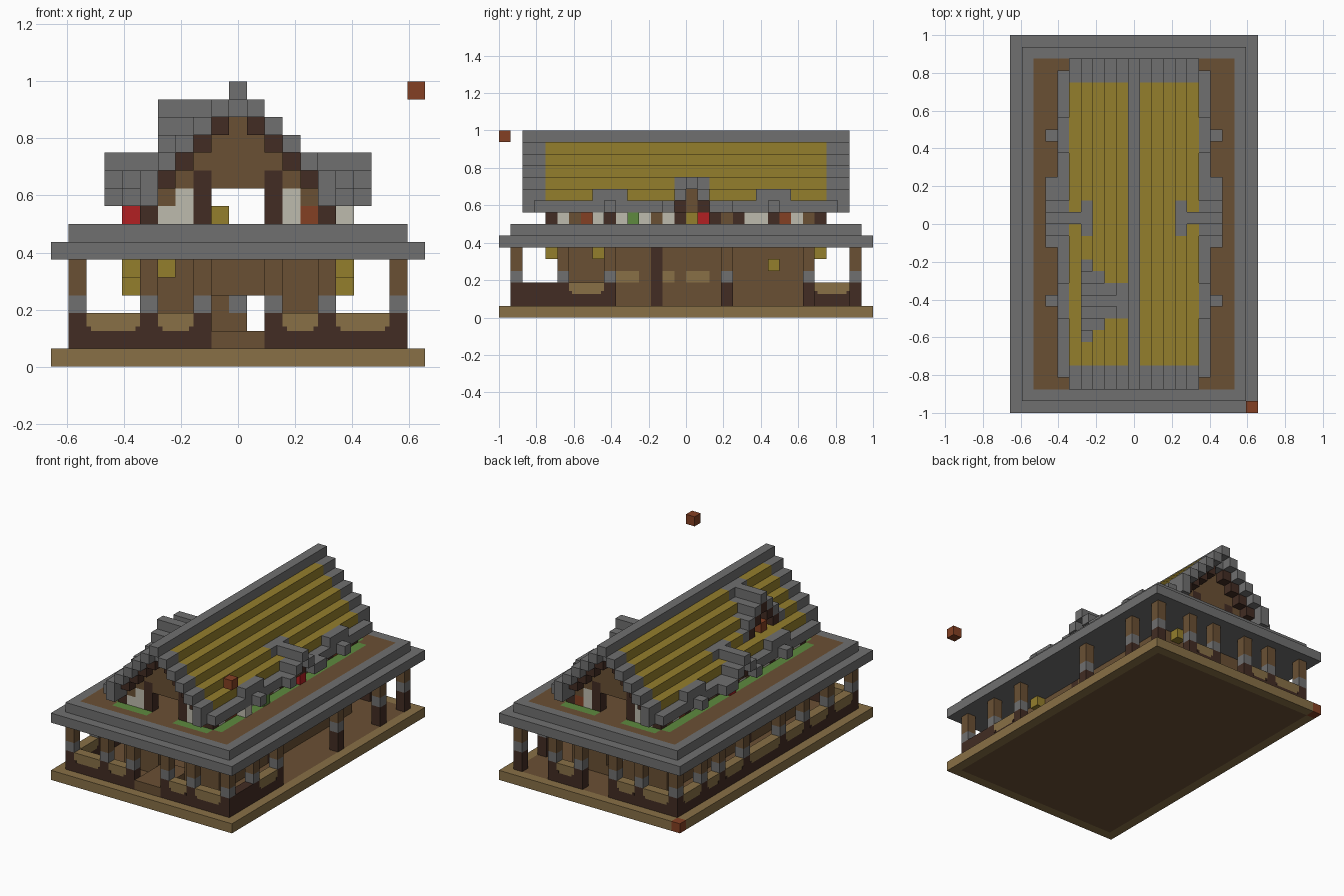
import bpy
import bmesh
from mathutils import Vector

cube = bpy.data.objects.get("Cube")
if cube:
    bpy.data.objects.remove(cube, do_unlink=True)

U = 1 / 16  # block size


def material(name, rgb):
    lin = [((c / 255 + 0.055) / 1.055) ** 2.4 for c in rgb] + [1]
    m = bpy.data.materials.new(name)
    m.use_nodes = True
    m.diffuse_color = lin
    m.node_tree.nodes["Principled BSDF"].inputs["Base Color"].default_value = lin
    return m


MATS = {
    "gray": material("stone gray", (112, 112, 112)),
    "dark": material("dark wood", (66, 44, 35)),
    "brown": material("brown wood", (106, 80, 52)),
    "tan": material("tan wood", (136, 112, 70)),
    "olive": material("straw yellow", (148, 126, 44)),
    "light": material("pale plaster", (190, 187, 174)),
    "red": material("bright red", (178, 32, 34)),
    "rust": material("rust brick", (132, 64, 35)),
    "green": material("leaf green", (94, 138, 62)),
}
NAMES = list(MATS)
cells = {}


def span(v):
    a, b = v if isinstance(v, tuple) else (v, v)
    return range(min(a, b), max(a, b) + 1)


def fill(part, colour, x, y, z):
    """Set a box of blocks; a colour of None clears it."""
    for i in span(x):
        for j in span(y):
            for k in span(z):
                if colour:
                    cells[i, j, k] = (part, colour)
                else:
                    cells.pop((i, j, k), None)


# Base and deck
fill("base", "tan", (-10, 10), (0, 31), 0)
fill("base", "brown", (-9, 9), (1, 30), 0)

# Ground floor walls, hollow inside, with door openings
fill("ground_walls", "brown", (-5, 5), (5, 26), (1, 5))
fill("ground_walls", None, (-4, 4), (6, 25), (1, 5))
fill("ground_walls", None, (-1, 1), 5, (2, 3))
fill("ground_walls", None, 1, 26, (2, 3))
fill("ground_walls", "gray", 0, 26, 3)
fill("doorstep", "brown", (-1, 1), (1, 4), 1)
for s in (-1, 1):
    fill("wall_post", "dark", 5 * s, 13, (1, 5))
    for j in ((10, 11), 14, (16, 17)):
        fill("wall_panel", "tan", 5 * s, j, 3)

# Railings with dark rail and tan panels
panels = []


def railing(x, y, panel="tan"):
    fill("railing", "dark", x, y, 1)
    fill("railing", panel, x, y, 2)
    if panel == "tan":
        panels.append((x, y))


for s in (-1, 1):
    railing((6 * s, 8 * s), 1)
    railing((3 * s, 4 * s), 1)
    railing((3 * s, 4 * s), 30)
railing((-8, -6), 30)
for y in ((2, 4), (6, 8), (10, 12), (14, 18), (20, 22), (24, 25), (27, 29)):
    railing(-9, y)
railing(9, (2, 4), "dark")
railing(9, (6, 8))


# Porch posts in three bands
def post(x, y):
    fill("porch_posts", "dark", x, y, (1, 2))
    fill("porch_posts", "gray", x, y, 3)
    fill("porch_posts", "brown", x, y, (4, 5))


for x in (-9, -5, -2, 2, 5, 9):
    for y in (1, 30):
        post(x, y)
for y in (5, 9, 19, 26):
    post(9, y)
for y in (5, 9, 13, 19, 23, 26):
    post(-9, y)

# Hanging lanterns
for x, y, z in ((-6, 6, 5), (6, 23, 4), (6, 8, 5), (-4, 4, 5), (4, 27, 5), (-6, 23, 4), (-1, 16, 8)):
    fill("lanterns", "olive", x, y, z)

# Two stepped slabs of the upper terrace
fill("terrace_slab", "gray", (-10, 10), (0, 31), 6)
fill("terrace_rim", "gray", (-9, 9), (1, 30), 7)
fill("terrace_floor", "brown", (-8, 8), (2, 29), 7)
for s in (-1, 1):
    fill("planting", "green", 6 * s, (4, 27), 7)
for y in (3, 28):
    fill("planting", "green", (-5, 5), y, 7)
    fill("planting", "brown", (-1, 1), y, 7)

# Main roof, gable walls and trim
for s in (-1, 1):
    for d in range(6):
        x, top = s * d, 15 - d
        fill("roof_verge", "gray", x, (2, 29), top)
        for y in (4, 27):
            fill("gable_wall", "brown", x, y, (8, top - 1))
        for y in (3, 28):
            fill("gable_trim", "dark" if 0 < d < 5 else "gray", x, y, top - 1)
        fill("roof", "gray" if d == 0 else "olive", x, (5, 26), (top - 1, top))
        if d:
            fill("roof", "olive", x, (4, 27), top)
    fill("roof_eave", "gray", 5 * s, (2, 4), 9)
    fill("roof_eave", "gray", 5 * s, (27, 29), 9)
    fill("roof_eave", "gray", 6 * s, (3, 28), 9)
    for y in (9, 23):
        fill("eave_bump", "gray", 6 * s, (y - 1, y + 1), 10)
    for y in (9, 14, 19, 23):
        fill("eave_bump", "gray", 7 * s, y, 9)
    for y in (4, 27):
        fill("gable_posts", "dark", 2 * s, y, (8, 10))
        fill("gable_panels", "light", 3 * s, y, (8, 9))
        fill("gable_panels", "light" if s < 0 else "rust", 4 * s, y, 8)
        fill("gable_posts", "dark", 5 * s, y, 8)
for y in (4, 27):
    fill("gable_wall", None, (-1, 1), y, (8, 9))

# Upper side walls as a row of mixed blocks
KEY = {"D": "dark", "L": "light", "B": "brown", "R": "rust", "G": "green", "O": "olive", "C": "red"}
for s in (-1, 1):
    for n, c in enumerate("DLBRLDLGLBLDOCDBDLLDRLBD"):
        fill("upper_side_wall", KEY[c], 5 * s, 4 + n, 8)
fill("flower_pots", "red", -6, 17, 8)
fill("flower_pots", "red", 6, 17, 8)
fill("flower_pots", "light", 6, 8, 8)
fill("flower_pots", "green", 6, 11, 8)

# Small dormer on each side
for s in (-1, 1):
    fill("small_dormer", "gray", (4 * s, 7 * s), 16, 11)
    fill("small_dormer", "gray", 4 * s, (15, 17), 11)
    fill("small_dormer", "brown", 6 * s, 16, (9, 10))
    for y in (15, 17):
        fill("small_dormer", "gray", (6 * s, 7 * s), y, 10)
        fill("small_dormer", "dark", 6 * s, y, 9)
    for y in (14, 18):
        fill("small_dormer", "gray", (6 * s, 7 * s), y, 9)

# Large dormer on the right slope
fill("large_dormer", None, -4, (7, 11), 11)
fill("large_dormer", "gray", -1, (8, 10), 14)
for d in range(4):
    for y in {9 - d, 9 + d}:
        fill("large_dormer", "gray", (-4, -1 - d), y, 14 - d)
        if d < 3:
            fill("large_dormer", "brown", -3, y, (11, 13 - d))
            fill("large_dormer", "dark", -4, y, 13 - d)
fill("large_dormer", "light", -3, (8, 10), 11)
fill("large_dormer", "rust", -4, 9, 11)

# Two loose corner blocks
fill("corner_block", "rust", 10, 0, 15)
fill("corner_block", "rust", -10, 31, 0)


# Turn the blocks into one mesh per part, keeping only exposed faces
def corner(i, j, k):
    return Vector(((i - 0.5) * U, (j - 16) * U, k * U))


parts = {}
for cell, (part, colour) in cells.items():
    bm = parts.setdefault(part, bmesh.new() if part not in parts else None)
    for axis in range(3):
        for side in (0, 1):
            near = list(cell)
            near[axis] += 2 * side - 1
            if tuple(near) in cells:
                continue
            u, v = (axis + 1) % 3, (axis + 2) % 3
            loop = []
            for a, b in ((0, 0), (1, 0), (1, 1), (0, 1)):
                p = list(cell)
                p[axis] += side
                p[u] += a
                p[v] += b
                loop.append(bm.verts.new(corner(*p)))
            face = bm.faces.new(loop if side else loop[::-1])
            face.material_index = NAMES.index(colour)

# Small dark notches at the lower ends of the tan panels
bm = parts["panel_notches"] = bmesh.new()
for x, y in panels:
    for i in {span(x)[0], span(x)[-1]}:
        for j in {span(y)[0], span(y)[-1]}:
            along = 0 if isinstance(x, tuple) else 1
            first = (i == span(x)[0]) if along == 0 else (j == span(y)[0])
            c = corner(i, j, 2) + Vector((U / 2, U / 2, U / 8))
            c[along] += (-1 if first else 1) * U * 3 / 8
            size = Vector((U, U, U)) * 1.04
            size[along] = size.z = U / 4
            made = bmesh.ops.create_cube(bm, size=1)["verts"]
            for vert in made:
                vert.co = c + Vector(p * q for p, q in zip(vert.co, size))
for face in bm.faces:
    face.material_index = NAMES.index("dark")

for part, bm in parts.items():
    bmesh.ops.remove_doubles(bm, verts=bm.verts, dist=U / 100)
    mesh = bpy.data.meshes.new(part)
    bm.to_mesh(mesh)
    bm.free()
    for m in MATS.values():
        mesh.materials.append(m)
    bpy.context.collection.objects.link(bpy.data.objects.new(part, mesh))
